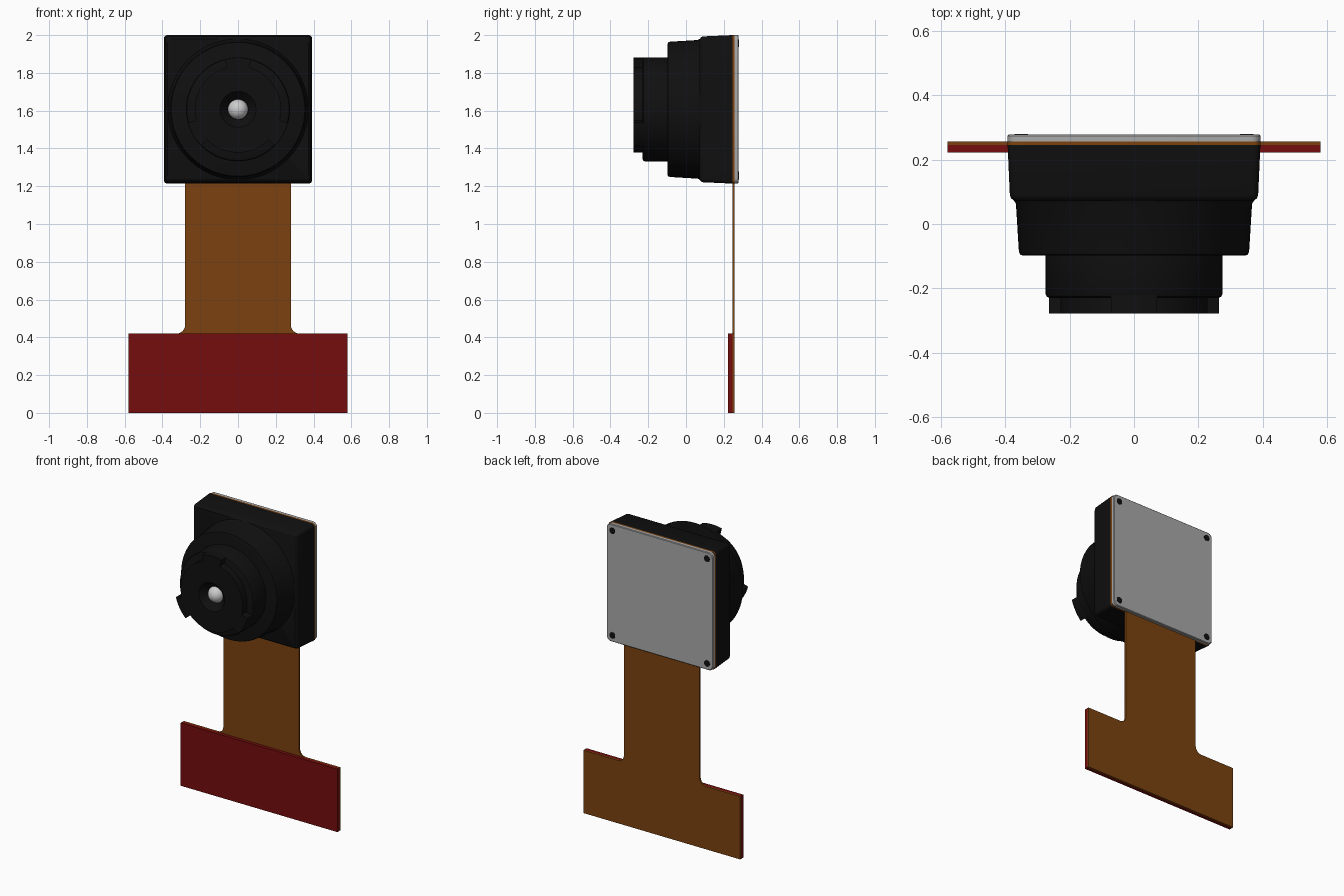
import bpy, bmesh, math
from mathutils import Matrix, Vector

if "Cube" in bpy.data.objects:
    bpy.data.objects.remove(bpy.data.objects["Cube"])

AXIS_Z = 1.607  # height of the optical axis


def material(name, rgb):
    m = bpy.data.materials.new(name)
    m.use_nodes = True
    m.diffuse_color = (*rgb, 1)
    m.node_tree.nodes["Principled BSDF"].inputs["Base Color"].default_value = (*rgb, 1)
    return m


black = material("black plastic", (0.005, 0.005, 0.005))
amber = material("amber flex", (0.2, 0.055, 0.005))
red = material("red stiffener", (0.18, 0.004, 0.004))
grey = material("grey plate", (0.4, 0.4, 0.4))
glass = material("pale lens", (0.6, 0.6, 0.6))


def finish(name, bm, mat, smooth=True):
    bmesh.ops.recalc_face_normals(bm, faces=bm.faces)
    mesh = bpy.data.meshes.new(name)
    bm.to_mesh(mesh)
    bm.free()
    mesh.materials.append(mat)
    ob = bpy.data.objects.new(name, mesh)
    bpy.context.collection.objects.link(ob)
    bpy.ops.object.select_all(action="DESELECT")
    ob.select_set(True)
    bpy.context.view_layer.objects.active = ob
    if smooth:
        bpy.ops.object.shade_smooth_by_angle(angle=math.radians(35))
    return ob


def loft(name, rings, mat):
    """Closed solid through a list of equal-length point rings."""
    bm = bmesh.new()
    rows = [[bm.verts.new(p) for p in ring] for ring in rings]
    n = len(rows[0])
    for a, b in zip(rows, rows[1:]):
        for i in range(n):
            j = (i + 1) % n
            bm.faces.new((a[i], a[j], b[j], b[i]))
    bm.faces.new(rows[0])
    bm.faces.new(rows[-1])
    return finish(name, bm, mat)


def square(half, corner, y):
    """Rounded square ring round the optical axis."""
    ring = []
    for k in range(4):
        for s in range(7):
            a = math.radians(90 * k + 15 * s)
            c = math.radians(90 * k + 45)
            off = (half - corner) * math.sqrt(2)
            ring.append((off * math.cos(c) + corner * math.cos(a), y,
                         AXIS_Z + off * math.sin(c) + corner * math.sin(a)))
    return ring


def circle(r, y, n=72):
    return [(r * math.cos(math.tau * i / n), y, AXIS_Z + r * math.sin(math.tau * i / n))
            for i in range(n)]


def turned(name, profile, mat):
    return loft(name, [circle(r, y) for r, y in profile], mat)


def slab(name, outline, y0, y1, mat):
    return loft(name, [[(x, y, z) for x, z in outline] for y in (y0, y1)], mat)


# Square housing with a softened front edge
loft("housing", [square(h, c, y) for h, c, y in (
    (0.393, 0.02, 0.245), (0.386, 0.02, 0.09), (0.382, 0.02, 0.08),
    (0.372, 0.02, 0.072))], black)

# Stepped round barrel
turned("barrel_base", [(0.374, 0.075), (0.367, 0.062), (0.358, -0.085),
                       (0.354, -0.095), (0.345, -0.098)], black)
turned("barrel_ring", [(0.275, -0.09), (0.275, -0.218), (0.271, -0.226),
                       (0.262, -0.23)], black)

# Front disc with a conical opening
turned("lens_holder", [(0.229, -0.22), (0.229, -0.278), (0.095, -0.278),
                       (0.055, -0.235)], black)

# Three grip tabs around the disc
for i, mid in enumerate((90, 210, 330)):
    angles = [math.radians(mid - 15 + 3 * s) for s in range(11)]
    outline = [(0.274 * math.cos(a), AXIS_Z + 0.274 * math.sin(a)) for a in angles]
    outline += [(0.21 * math.cos(a), AXIS_Z + 0.21 * math.sin(a)) for a in reversed(angles)]
    slab("grip_tab_%d" % (i + 1), outline, -0.22, -0.278, black)

# Domed lens in the opening
bm = bmesh.new()
bmesh.ops.create_uvsphere(bm, u_segments=32, v_segments=16, radius=0.054,
                          matrix=Matrix.Translation((0, -0.225, AXIS_Z)))
finish("lens", bm, glass)

# Flexible strip: T outline with filleted inner corners
fillet = [(0.28 + 0.045 * (1 - math.cos(a)), 0.42 + 0.045 * (1 - math.sin(a)))
          for a in (math.radians(15 * s) for s in range(7))]
right_half = [(0.58, 0.0), (0.58, 0.42)] + fillet[::-1] + [(0.28, 1.25)]
left_half = [(-x, z) for x, z in reversed(right_half)]
slab("flex_strip", right_half + left_half, 0.245, 0.256, amber)
loft("flex_head", [square(0.393, 0.02, y) for y in (0.245, 0.256)], amber)

# Connector stiffener
slab("stiffener", [(-0.58, 0), (0.58, 0), (0.58, 0.42), (-0.58, 0.42)], 0.222, 0.245, red)

# Back plate with four dark corner holes
loft("back_plate", [square(h, 0.03, y) for h, y in (
    (0.393, 0.256), (0.393, 0.274), (0.389, 0.278))], grey)
for sx in (-1, 1):
    for sz in (-1, 1):
        spot = [(sx * 0.35 + x, y, sz * 0.35 + z)
                for x, y, z in circle(0.021, 0.27, 20)]
        loft("corner_hole", [spot, [(x, 0.28, z) for x, y, z in spot]], black)
